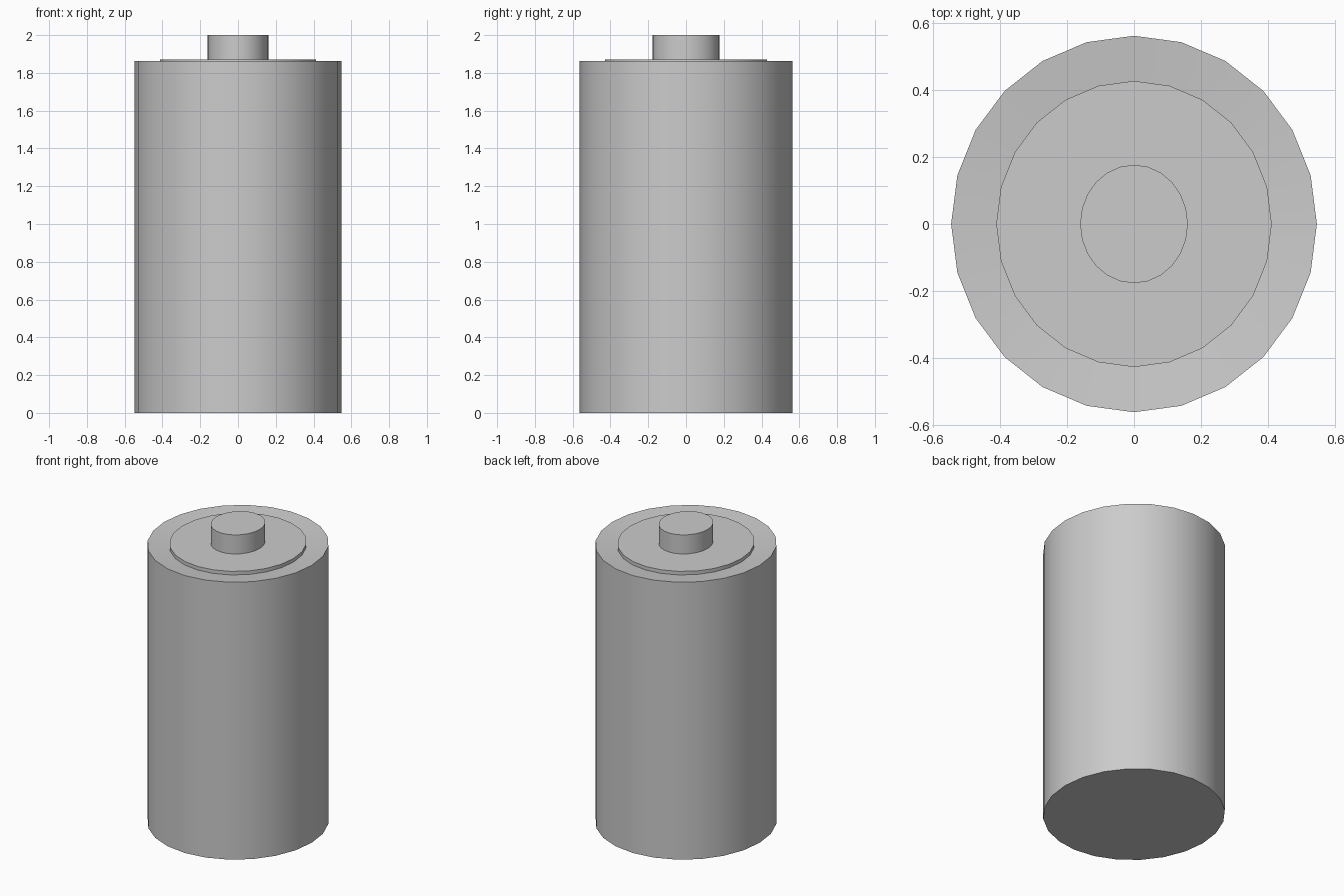
import bpy, bmesh
from math import cos, sin, pi

if "Cube" in bpy.data.objects:
    bpy.data.objects.remove(bpy.data.objects["Cube"])

SIDES = 24


def loft(name, rings, cap_bottom=False, cap_top=False):
    """Stack slightly oval rings (rx, ry, z) into one surface."""
    bm = bmesh.new()
    loops = [[bm.verts.new((rx * cos(2 * pi * i / SIDES), ry * sin(2 * pi * i / SIDES), z))
              for i in range(SIDES)] for rx, ry, z in rings]
    for a, b in zip(loops, loops[1:]):
        for i in range(SIDES):
            j = (i + 1) % SIDES
            bm.faces.new((a[i], a[j], b[j], b[i]))
    if cap_bottom:
        bm.faces.new(loops[0][::-1])
    if cap_top:
        bm.faces.new(loops[-1])
    mesh = bpy.data.meshes.new(name)
    bm.to_mesh(mesh)
    bm.free()
    ob = bpy.data.objects.new(name, mesh)
    bpy.context.collection.objects.link(ob)
    bpy.ops.object.select_all(action='DESELECT')
    ob.select_set(True)
    bpy.context.view_layer.objects.active = ob
    bpy.ops.object.shade_smooth_by_angle()
    return ob


outer = (0.547, 0.563)
disc = (0.412, 0.428)
pin = (0.161, 0.177)

# Casing with a rim that slopes slightly inward
loft("casing", [(*outer, 0), (*outer, 1.862), (*disc, 1.848)], cap_bottom=True)

# Raised disc on the top
loft("top_disc", [(*disc, 1.848), (*disc, 1.872), (*pin, 1.872)])

# Terminal
loft("terminal", [(*pin, 1.872), (*pin, 2.0)], cap_top=True)
